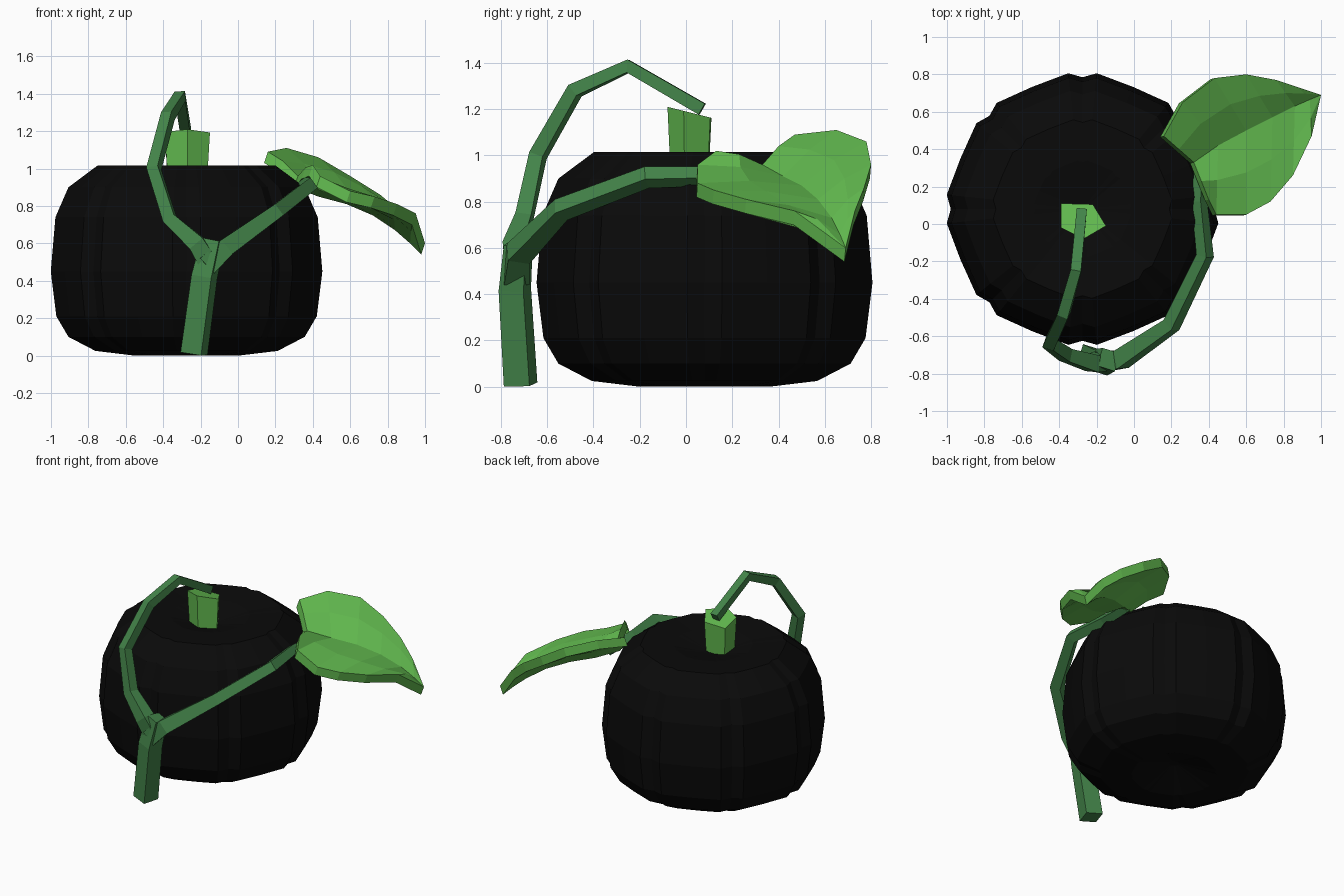
import bpy, bmesh, math
from mathutils import Vector

if "Cube" in bpy.data.objects:
    bpy.data.objects.remove(bpy.data.objects["Cube"])


def material(name, rgb):
    m = bpy.data.materials.new(name)
    m.diffuse_color = (*rgb, 1)
    m.use_nodes = True
    m.node_tree.nodes["Principled BSDF"].inputs["Base Color"].default_value = m.diffuse_color
    return m


BLACK = material("black_rind", (0.003, 0.003, 0.003))
VINE = material("dark_green", (0.056, 0.23, 0.067))
LEAF = material("leaf_green", (0.125, 0.5, 0.08))


def make(name, verts, faces, mat):
    me = bpy.data.meshes.new(name)
    me.from_pydata([tuple(v) for v in verts], [], faces)
    bm = bmesh.new()
    bm.from_mesh(me)
    bmesh.ops.recalc_face_normals(bm, faces=bm.faces)
    bm.to_mesh(me)
    bm.free()
    me.materials.append(mat)
    ob = bpy.data.objects.new(name, me)
    bpy.context.collection.objects.link(ob)
    return ob


def loft(name, rings, mat):
    """Join equal rings of points with quads and cap both ends."""
    n = len(rings[0])
    verts = [p for r in rings for p in r]
    faces = [(i * n + j, i * n + (j + 1) % n, (i + 1) * n + (j + 1) % n, (i + 1) * n + j)
             for i in range(len(rings) - 1) for j in range(n)]
    faces += [tuple(range(n))[::-1], tuple(range(len(verts) - n, len(verts)))]
    return make(name, verts, faces, mat)


def square_tube(name, path, side):
    """Sweep a square section along (x, y, z, half width) points."""
    pts = [Vector(p[:3]) for p in path]
    a = Vector(side)
    rings = []
    for i, p in enumerate(pts):
        t0 = (p - pts[i - 1]).normalized() if i else Vector()
        t1 = (pts[i + 1] - p).normalized() if i < len(pts) - 1 else Vector()
        t = (t0 + t1).normalized()
        a = (a - t * a.dot(t)).normalized()
        b = t.cross(a)
        h = path[i][3]
        rings.append([p + a * h * u + b * h * v for u, v in ((1, 1), (-1, 1), (-1, -1), (1, -1))])
    return loft(name, rings, VINE)


# Pumpkin: eight lobes split by narrow grooves
profile = [(0.03, 0.08), (0.28, 0.0), (0.49, 0.025), (0.635, 0.1), (0.70, 0.21), (0.73, 0.45),
           (0.705, 0.74), (0.635, 0.9), (0.48, 1.015), (0.26, 1.005), (0.03, 0.95)]
section = [(-6, 1.0), (0, 0.965), (6, 1.0), (22.5, 0.968)]
rings = []
for r, z in profile:
    rings.append([(-0.275 + r * s * math.cos(math.radians(45 * k + d)),
                   0.08 + r * s * math.sin(math.radians(45 * k + d)), z)
                  for k in range(8) for d, s in section])
loft("pumpkin", rings, BLACK)

# Stem: five-sided with a sloping top
top = [(-0.39, 0.11), (-0.39, -0.02), (-0.27, -0.08), (-0.15, -0.01), (-0.22, 0.105)]
cx, cy = -0.275, 0.02
stem = [[(cx + (x - cx) * 0.87, cy + (y - cy) * 0.87, 0.92) for x, y in top],
        [(x, y, 1.19 - 0.25 * y) for x, y in top]]
loft("stem", stem, LEAF)

# Vine: trunk forking into two branches
square_tube("vine_trunk", [(-0.235, -0.715, 0.01, 0.058), (-0.18, -0.74, 0.42, 0.056),
                           (-0.135, -0.725, 0.615, 0.05)], (0.95, -0.3, 0))
square_tube("vine_left_branch", [(-0.16, -0.73, 0.5, 0.05), (-0.22, -0.745, 0.6, 0.045),
                                 (-0.365, -0.70, 0.73, 0.035), (-0.45, -0.64, 1.0, 0.032),
                                 (-0.375, -0.48, 1.28, 0.03), (-0.31, -0.25, 1.385, 0.028),
                                 (-0.28, 0.07, 1.2, 0.027)], (1, 0, 0))
square_tube("vine_right_branch", [(-0.17, -0.735, 0.48, 0.055), (-0.07, -0.725, 0.575, 0.048),
                                  (0.2, -0.54, 0.765, 0.037), (0.38, -0.17, 0.905, 0.034),
                                  (0.35, 0.12, 0.91, 0.03), (0.36, 0.36, 0.90, 0.025)], (0, 0, 1))

# Leaf: thick folded heart; rows of left edge, midrib, right edge
rows = [((0.16, 0.47, 1.09), (0.32, 0.33, 0.96), (0.40, 0.13, 1.02)),
        ((0.26, 0.65, 1.11), (0.45, 0.42, 0.91), (0.44, 0.05, 0.96)),
        ((0.43, 0.78, 1.06), (0.60, 0.50, 0.87), (0.60, 0.05, 0.88)),
        ((0.60, 0.80, 0.96), (0.74, 0.57, 0.81), (0.73, 0.12, 0.85)),
        ((0.76, 0.77, 0.86), (0.86, 0.63, 0.73), (0.85, 0.26, 0.81)),
        ((0.88, 0.73, 0.76), (0.94, 0.665, 0.66), (0.95, 0.47, 0.76))]
bulge = Vector((0, 0, 0.015))
verts = []
for left, rib, right in rows:
    l, m, r = Vector(left), Vector(rib), Vector(right)
    verts += [l, (l + m) / 2 + bulge, m, (m + r) / 2 + bulge, r]
tip = len(verts)
verts.append(Vector((1.0, 0.69, 0.60)))
verts += [v + Vector((-0.02, -0.005, -0.06)) for v in verts]
upper = [(5 * i + j, 5 * i + j + 1, 5 * i + j + 6, 5 * i + j + 5) for i in range(5) for j in range(4)]
upper += [(25 + j, 26 + j, tip) for j in range(4)]
edge = [0, 1, 2, 3, 4, 9, 14, 19, 24, 29, tip, 25, 20, 15, 10, 5]
n = tip + 1
faces = upper + [tuple(i + n for i in reversed(f)) for f in upper]
faces += [(a, a + n, b + n, b) for a, b in zip(edge, edge[1:] + edge[:1])]
make("leaf", verts, faces, LEAF)
